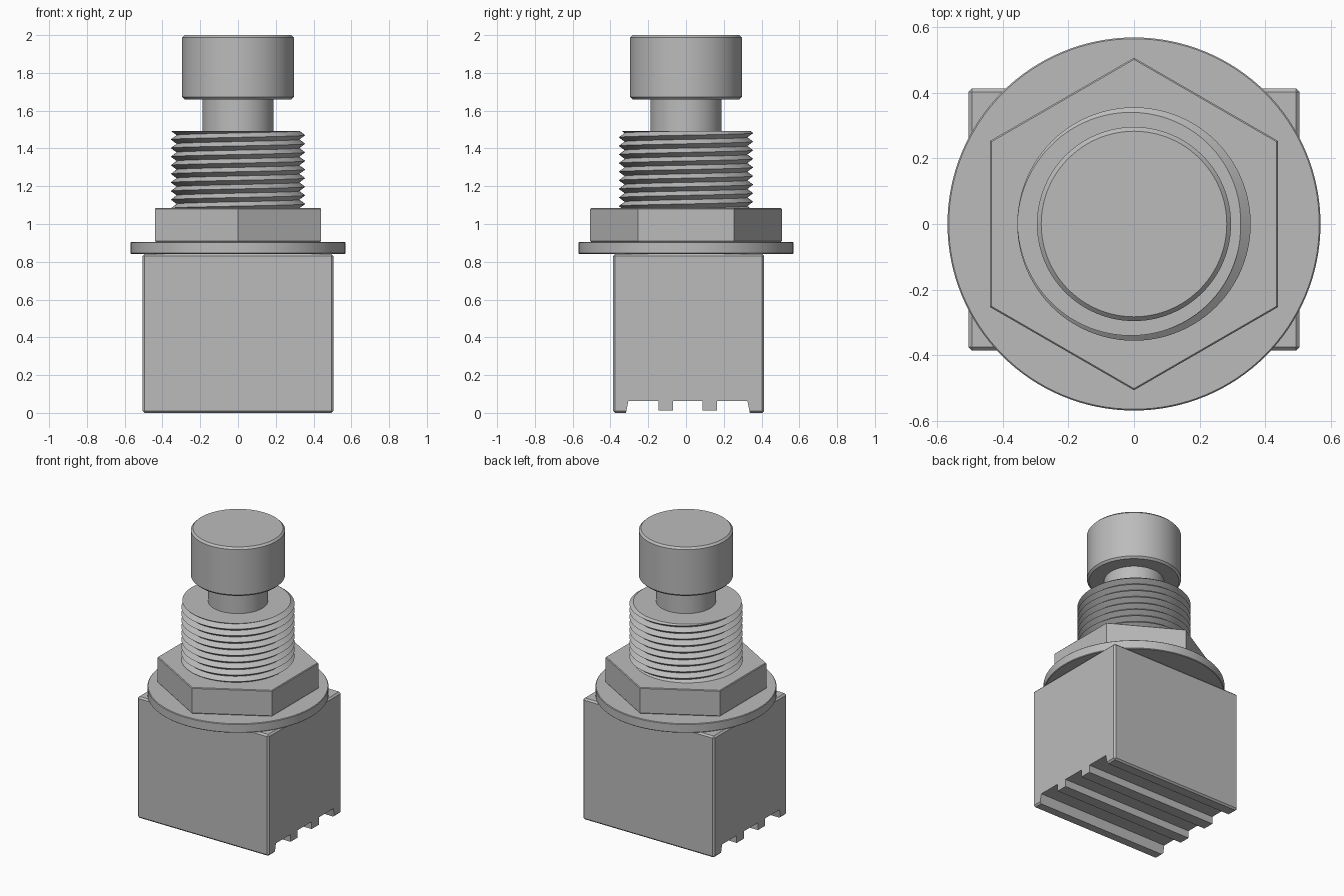
import bpy, bmesh
from math import sin, cos, pi, radians
from mathutils import Vector

cube = bpy.data.objects.get("Cube")
if cube:
    bpy.data.objects.remove(cube, do_unlink=True)

grey = bpy.data.materials.new("plain grey")
grey.use_nodes = True
colour = (0.5, 0.5, 0.5, 1)
grey.diffuse_color = colour
grey.node_tree.nodes["Principled BSDF"].inputs["Base Color"].default_value = colour


def finish(bm, name, smooth=True):
    bmesh.ops.recalc_face_normals(bm, faces=bm.faces)
    mesh = bpy.data.meshes.new(name)
    bm.to_mesh(mesh)
    bm.free()
    mesh.materials.append(grey)
    obj = bpy.data.objects.new(name, mesh)
    bpy.context.collection.objects.link(obj)
    if smooth:
        bpy.ops.object.select_all(action='DESELECT')
        bpy.context.view_layer.objects.active = obj
        obj.select_set(True)
        bpy.ops.object.shade_smooth_by_angle(angle=radians(30))
    return obj


def turned(name, radius, low, high, chamfer=0.0, sides=96, start=0.0):
    """Upright prism or cylinder with chamfered rims."""
    bm = bmesh.new()
    rings = [(radius, low), (radius, high)]
    if chamfer:
        rings = [(radius - chamfer, low), (radius, low + chamfer),
                 (radius, high - chamfer), (radius - chamfer, high)]
    loops = [[bm.verts.new((r * cos(start + 2 * pi * i / sides),
                            r * sin(start + 2 * pi * i / sides), z))
              for i in range(sides)] for r, z in rings]
    for a, b in zip(loops, loops[1:]):
        for i in range(sides):
            j = (i + 1) % sides
            bm.faces.new((a[i], a[j], b[j], b[i]))
    bm.faces.new(loops[0][::-1])
    bm.faces.new(loops[-1])
    return finish(bm, name, smooth=sides > 12)


# Housing: side profile with standoff rails, extruded across x
half, back, front, top = 0.505, 0.414, -0.386, 0.842
recess, foot = 0.063, 0.012
profile = [(front, top), (front, 0), (-0.318, 0), (-0.305, recess)]
for y0, y1 in ((-0.145, -0.068), (0.087, 0.165)):
    profile += [(y0, recess), (y0, foot), (y1, foot), (y1, recess)]
profile += [(0.325, recess), (0.338, 0), (back, 0), (back, top)]
bm = bmesh.new()
face = bm.faces.new([bm.verts.new((-half, y, z)) for y, z in profile])
grown = bmesh.ops.extrude_face_region(bm, geom=[face])
bmesh.ops.translate(bm, vec=(2 * half, 0, 0),
                    verts=[v for v in grown["geom"] if isinstance(v, bmesh.types.BMVert)])


def on_outline(edge):
    x, y, z = (edge.verts[0].co + edge.verts[1].co) / 2
    limits = ((x, (-half, half)), (y, (front, back)), (z, (0, top)))
    return sum(min(abs(c - l) for l in ls) < 1e-4 for c, ls in limits) >= 2


bmesh.ops.recalc_face_normals(bm, faces=bm.faces)
bmesh.ops.bevel(bm, geom=[e for e in bm.edges if on_outline(e)], offset=0.011,
                segments=1, affect='EDGES', profile=0.5)
finish(bm, "housing", smooth=False)

# Washer and hexagonal nut
turned("washer", 0.569, 0.842, 0.905, 0.004, 128)
turned("hex_nut", 0.507, 0.905, 1.085, 0.005, 6, pi / 2)

# Threaded bushing: helical ridge, clipped flat at both ends
low, high, pitch, sides = 1.08, 1.493, 0.0455, 96
bm = bmesh.new()
rows = []
for turn in range(-12, 2):
    for radius, shift in ((0.356, 0), (0.325, 0.5)):
        rows.append([bm.verts.new((
            radius * cos(2 * pi * i / sides), radius * sin(2 * pi * i / sides),
            high + pitch * (turn + shift + i / sides - 0.5)))
            for i in range(sides + 1)])
for a, b in zip(rows, rows[1:]):
    for i in range(sides):
        bm.faces.new((a[i], a[i + 1], b[i + 1], b[i]))
bmesh.ops.remove_doubles(bm, verts=bm.verts, dist=1e-5)
for z, normal in ((low, -1), (high, 1)):
    bmesh.ops.bisect_plane(bm, geom=bm.verts[:] + bm.edges[:] + bm.faces[:],
                           plane_co=Vector((0, 0, z)), plane_no=Vector((0, 0, normal)),
                           clear_outer=True)
bmesh.ops.holes_fill(bm, edges=[e for e in bm.edges if e.is_boundary], sides=0)
finish(bm, "threaded_bushing")

# Plunger stem and push cap
turned("plunger_stem", 0.188, 1.48, 1.67)
turned("push_cap", 0.296, 1.66, 2.0, 0.013)
